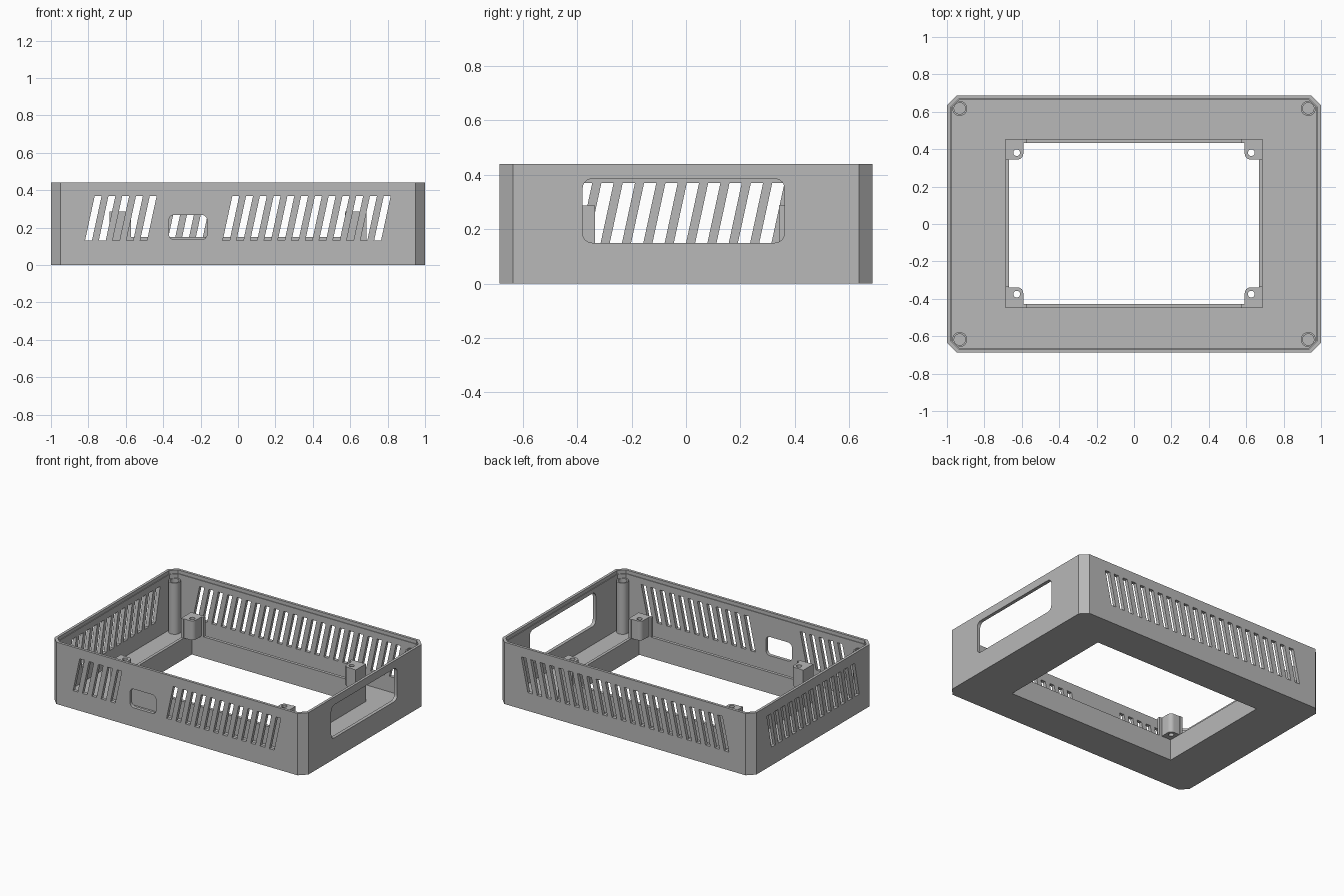
import bpy, bmesh, math

if "Cube" in bpy.data.objects:
    bpy.data.objects.remove(bpy.data.objects["Cube"], do_unlink=True)

grey = bpy.data.materials.new("plain_grey")
grey.use_nodes = True
grey.diffuse_color = (0.48, 0.48, 0.48, 1)
grey.node_tree.nodes["Principled BSDF"].inputs["Base Color"].default_value = (0.48, 0.48, 0.48, 1)

HEIGHT, FLOOR = 0.44, 0.02
AXES = {"z": lambda a, b, t: (a, b, t),
        "y": lambda a, b, t: (a, t, b),
        "x": lambda a, b, t: (t, a, b)}


def prisms(name, parts):
    """One object from (outline, low, high, axis) prisms."""
    bm = bmesh.new()
    for outline, low, high, axis in parts:
        place = AXES[axis]
        rings = [[bm.verts.new(place(a, b, t)) for a, b in outline] for t in (low, high)]
        bm.faces.new(rings[0])
        bm.faces.new(rings[1])
        n = len(outline)
        for i in range(n):
            j = (i + 1) % n
            bm.faces.new((rings[0][i], rings[0][j], rings[1][j], rings[1][i]))
    bmesh.ops.recalc_face_normals(bm, faces=bm.faces)
    mesh = bpy.data.meshes.new(name)
    bm.to_mesh(mesh)
    bm.free()
    mesh.materials.append(grey)
    obj = bpy.data.objects.new(name, mesh)
    bpy.context.collection.objects.link(obj)
    return obj


def activate(obj):
    bpy.ops.object.select_all(action="DESELECT")
    obj.select_set(True)
    bpy.context.view_layer.objects.active = obj


def cut(obj, parts):
    cutter = prisms("cutter", parts)
    cutter.hide_render = True
    mod = obj.modifiers.new("cut", "BOOLEAN")
    mod.operation, mod.solver, mod.object = "DIFFERENCE", "EXACT", cutter
    activate(obj)
    bpy.ops.object.modifier_apply(modifier=mod.name)
    bpy.data.objects.remove(cutter, do_unlink=True)


def finish(obj):
    activate(obj)
    bpy.ops.object.shade_smooth_by_angle(angle=math.radians(30))


def rect(x0, x1, y0, y1):
    return [(x0, y0), (x1, y0), (x1, y1), (x0, y1)]


def chamfered(hx, hy, c):
    return [(hx, hy - c), (hx - c, hy), (c - hx, hy), (-hx, hy - c),
            (-hx, c - hy), (c - hx, -hy), (hx - c, -hy), (hx, c - hy)]


def arc(cx, cy, r, start, sweep, n):
    return [(cx + r * math.cos(start + sweep * i / n), cy + r * math.sin(start + sweep * i / n))
            for i in range(n + 1)]


def circle(cx, cy, r, n=32):
    return arc(cx, cy, r, 0, math.tau, n)[:-1]


def rounded(x0, x1, y0, y1, r):
    q = math.pi / 2
    centres = [(x1 - r, y1 - r), (x0 + r, y1 - r), (x0 + r, y0 + r), (x1 - r, y0 + r)]
    return [p for k, (cx, cy) in enumerate(centres) for p in arc(cx, cy, r, k * q, q, 6)]


def slot(a, width, lean=0.052, z0=0.13, z1=0.37):
    return [(a, z0), (a + width, z0), (a + width + lean, z1), (a + lean, z1)]


# Shell: chamfered tray with a thinner lip and a floor opening
OX, OY, SHIFT = 0.667, 0.43, 0.003
opening = rect(-OX, OX, SHIFT - OY, SHIFT + OY)
shell = prisms("case_shell", [(chamfered(1, 0.686, 0.05), 0, HEIGHT, "z")])
cut(shell, [(chamfered(0.976, 0.662, 0.04), FLOOR, 1, "z")])
cut(shell, [(chamfered(0.981, 0.667, 0.042), 0.415, 1, "z")])
cut(shell, [(opening, -1, 1, "z")])

# Leaning vents on front, back and one end; windows on front and other end
PITCH = 0.0736
vents = [slot(-0.818 + PITCH * k, 0.037) for k in range(22)]
cut(shell, [(v, 0.6, 0.8, "y") for v in vents])
cut(shell, [(v, -0.8, -0.6, "y") for v in vents[:5] + vents[10:]])
cut(shell, [(rounded(-0.37, -0.165, 0.135, 0.268, 0.03), -0.8, -0.6, "y")])
cut(shell, [(slot(-0.52 + 0.0785 * k, 0.045), -1.2, -0.9, "x") for k in range(13)])
cut(shell, [(rounded(-0.38, 0.362, 0.15, 0.385, 0.035), 0.9, 1.2, "x")])
finish(shell)

# Low wall round the opening, raised at its corners
rim = prisms("opening_rim", [(rect(-0.688, 0.688, SHIFT - 0.452, SHIFT + 0.452), 0.01, 0.287, "z")])
cut(rim, [(opening, -1, 1, "z")])
cut(rim, [(rect(-0.573, 0.573, -1, 1), 0.15, 1, "z")])
cut(rim, [(rect(-1, 1, SHIFT - 0.338, SHIFT + 0.338), 0.15, 1, "z")])
finish(rim)

for sx, side in ((1, "left"), (-1, "right")):
    for sy, end in ((1, "back"), (-1, "front")):
        # Board mount: rounded block with a screw hole
        outline = [(0.675, 0.437), (0.592, 0.437)]
        outline += arc(0.622, 0.372, 0.03, math.pi, math.pi / 2, 6) + [(0.675, 0.342)]
        outline = [(sx * x, sy * y + SHIFT) for x, y in outline]
        mount = prisms(f"{end}_{side}_board_mount", [(outline, 0.15, 0.287, "z")])
        cut(mount, [(circle(sx * 0.627, sy * 0.378 + SHIFT, 0.018, 24), 0, 1, "z")])
        finish(mount)

        # Corner screw pillar with a blind hole
        px, py = sx * 0.932, sy * 0.618
        pillar = prisms(f"{end}_{side}_screw_pillar", [(circle(px, py, 0.04), 0.01, 0.385, "z")])
        cut(pillar, [(circle(px, py, 0.03), 0.2, 1, "z")])
        finish(pillar)
